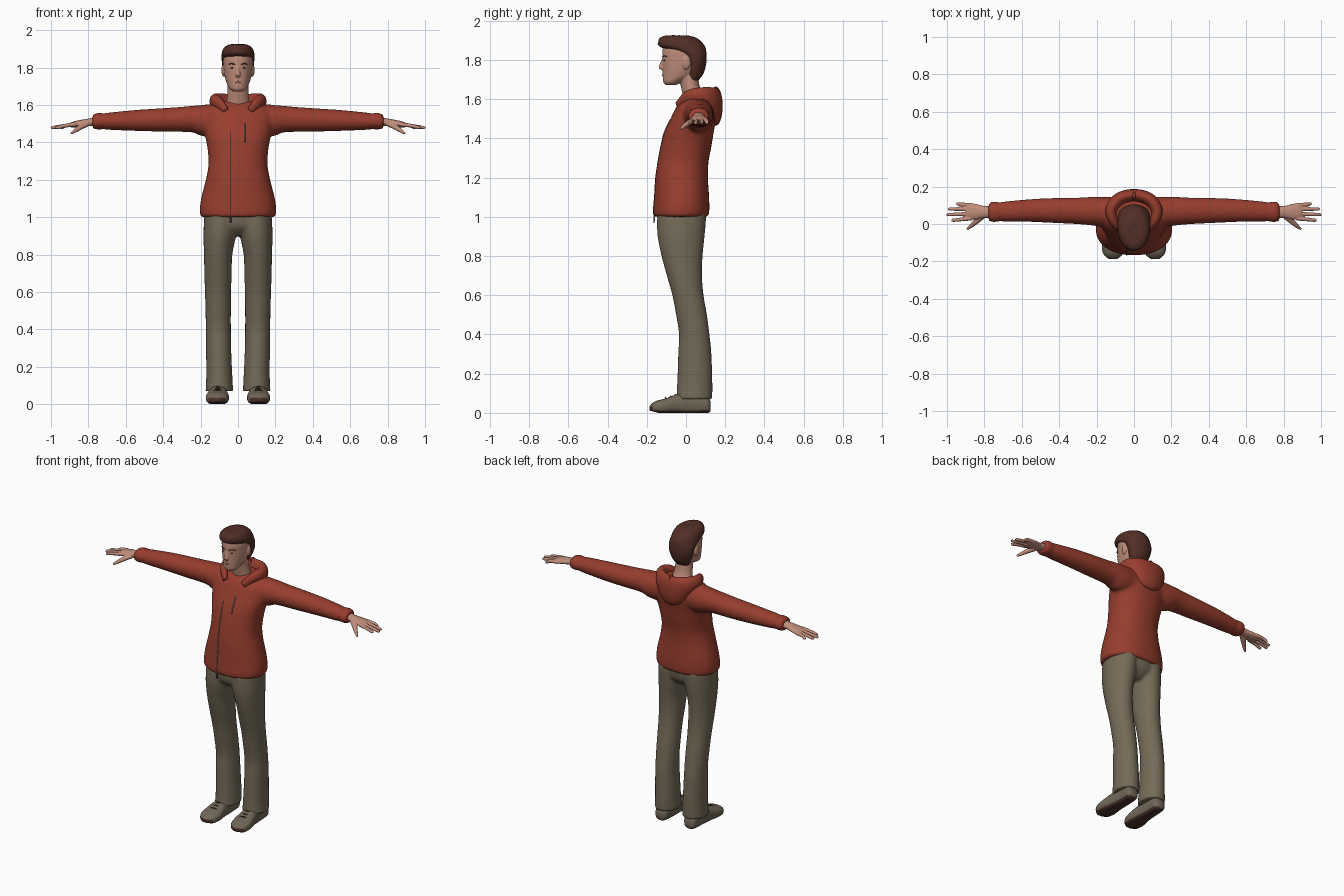
import bpy, bmesh, math, random
from mathutils import Vector, Matrix

random.seed(4)
Z = Vector((0, 0, 1))


def mat(name, r, g, b):
    m = bpy.data.materials.new(name)
    m.diffuse_color = (r, g, b, 1)
    return m


RED = mat("brick red cloth", 0.31, 0.047, 0.027)
KHAKI = mat("khaki cloth", 0.175, 0.145, 0.096)
SHOE = mat("shoe grey brown", 0.16, 0.135, 0.095)
SOLE = mat("dark sole", 0.07, 0.03, 0.022)
SKIN = mat("skin", 0.53, 0.27, 0.20)
HAIR = mat("dark brown hair", 0.085, 0.028, 0.02)
LIP = mat("lip", 0.42, 0.16, 0.12)
METAL = mat("zip grey", 0.2, 0.16, 0.13)


def spline(rows, k=5):
    """Catmull-Rom resampling of (x, y, z, ru, rv) rows."""
    out = []
    for i in range(len(rows) - 1):
        a, b = rows[max(i - 1, 0)], rows[i]
        c, d = rows[i + 1], rows[min(i + 2, len(rows) - 1)]
        for j in range(k):
            t = j / k
            out.append([0.5 * (2 * q + (r - p) * t + (2 * p - 5 * q + 4 * r - s) * t * t
                               + (3 * q - p - 3 * r + s) * t ** 3)
                        for p, q, r, s in zip(a, b, c, d)])
    return out + [list(rows[-1])]


def loft(bm, rows, axis=None, n=28, p=1.0, k=5):
    """Closed skin through elliptical rings, upright to a fixed axis or to the path."""
    pts, rings = spline(rows, k), []
    for i, r in enumerate(pts):
        if axis:
            t = Vector(axis)
        else:
            t = (Vector(pts[min(i + 1, len(pts) - 1)][:3]) - Vector(pts[max(i - 1, 0)][:3])).normalized()
        u = ((Vector((0, 1, 0)) if abs(t.z) > 0.9 else Z).cross(t)).normalized()
        v = t.cross(u)
        ring = []
        for j in range(n):
            c, s = math.cos(2 * math.pi * j / n), math.sin(2 * math.pi * j / n)
            c, s = math.copysign(abs(c) ** p, c), math.copysign(abs(s) ** p, s)
            ring.append(bm.verts.new(Vector(r[:3]) + u * c * max(r[3], 0.001) + v * s * max(r[4], 0.001)))
        rings.append(ring)
    for a, b in zip(rings, rings[1:]):
        for j in range(n):
            bm.faces.new((a[j], a[(j + 1) % n], b[(j + 1) % n], b[j]))
    bm.faces.new(rings[0][::-1])
    bm.faces.new(rings[-1])


def flip(rows, s):
    return [(r[0] * s, *r[1:]) for r in rows]


def ball(bm, c, r):
    bmesh.ops.create_uvsphere(bm, u_segments=16, v_segments=10, radius=1,
                              matrix=Matrix.Translation(c) @ Matrix.Diagonal((*r, 1)))


def finish(bm, name, *mats, voxel=0, smooth=0):
    bmesh.ops.recalc_face_normals(bm, faces=bm.faces)
    me = bpy.data.meshes.new(name)
    for f in bm.faces:
        f.smooth = True
    bm.to_mesh(me)
    bm.free()
    for m in mats:
        me.materials.append(m)
    o = bpy.data.objects.new(name, me)
    bpy.context.collection.objects.link(o)
    if voxel:
        r = o.modifiers.new("fuse", 'REMESH')
        r.mode, r.voxel_size, r.use_smooth_shade = 'VOXEL', voxel, True
    if smooth:
        s = o.modifiers.new("soften", 'SMOOTH')
        s.factor, s.iterations = 0.5, smooth
    return o


# hoodie: torso and sleeves fused
TORSO = [(0, -.025, 1.0, .197, .138), (0, -.024, 1.03, .205, .143), (0, -.022, 1.1, .197, .14),
         (0, -.022, 1.2, .172, .134), (0, -.015, 1.28, .158, .13), (0, 0, 1.36, .162, .13),
         (0, .015, 1.43, .175, .126), (0, .037, 1.5, .19, .116), (0, .05, 1.56, .187, .1),
         (0, .058, 1.595, .155, .08), (0, .06, 1.618, .095, .062)]
SLEEVE = [(.06, .06, 1.52, .08, .08), (.17, .066, 1.517, .08, .086), (.23, .069, 1.524, .076, .073),
          (.3, .07, 1.523, .071, .067), (.4, .072, 1.52, .068, .063), (.55, .072, 1.517, .061, .056),
          (.69, .066, 1.513, .054, .046), (.715, .065, 1.513, .05, .042), (.74, .065, 1.513, .055, .045),
          (.765, .064, 1.512, .053, .042), (.778, .064, 1.512, .044, .034)]
bm = bmesh.new()
loft(bm, TORSO, (0, 0, 1), 40, .9)
for s in (1, -1):
    loft(bm, flip(SLEEVE, s))
finish(bm, "hoodie", RED, voxel=.009, smooth=6)

# hood hanging around the neck and down the back
HOOD = [(.065, -.04, 1.57, .014, .02), (.108, .012, 1.612, .024, .033), (.122, .075, 1.618, .03, .043),
        (.08, .132, 1.598, .035, .066)]
bm = bmesh.new()
loft(bm, HOOD + [(0, .152, 1.565, .035, .1)] + flip(HOOD[::-1], -1))
finish(bm, "hood", RED)


# zip and drawstring laid on the hoodie front
def front_line(x, z0, z1, r):
    rows = []
    for q in spline(TORSO):
        if z0 <= q[2] <= z1:
            rows.append((x, q[1] - q[4] * (1 - (abs(x) / q[3]) ** 2.22) ** .45, q[2], r, r))
    return rows


for name, line in (("zip", front_line(-.04, 1.0, 1.46, .003)),
                   ("drawstring", front_line(.035, 1.4, 1.5, .004))):
    bm = bmesh.new()
    loft(bm, line, (0, 0, 1), 8, k=2)
    finish(bm, name, METAL)
bm = bmesh.new()
ball(bm, (-.04, -.163, .985), (.006, .004, .017))
finish(bm, "zip_pull", SOLE)

# trousers: two legs and hips fused
LEG = [(.1, .042, .07, .074, .092), (.1, .045, .15, .07, .09), (.104, .045, .3, .067, .085),
       (.105, .042, .4, .067, .078), (.106, .028, .5, .068, .079), (.107, .01, .6, .07, .08),
       (.107, -.008, .7, .073, .09), (.106, -.02, .8, .076, .105), (.098, -.025, .9, .087, .12),
       (.092, -.023, .98, .09, .125), (.09, -.022, 1.03, .088, .122)]
bm = bmesh.new()
for s in (1, -1):
    loft(bm, flip(LEG, s), (0, 0, 1))
loft(bm, [(0, -.02, .9, .06, .07), (0, -.022, .95, .16, .115), (0, -.022, 1.03, .178, .124)], (0, 0, 1))
finish(bm, "trousers", KHAKI, voxel=.009, smooth=4)

# shoes with a flat dark sole
SHOE_ROWS = [(.105, .125, .032, .025, .025), (.105, .105, .042, .042, .044), (.105, .03, .045, .045, .052),
             (.107, -.04, .045, .051, .051), (.11, -.11, .034, .062, .038), (.112, -.16, .028, .052, .03),
             (.112, -.187, .022, .022, .012)]
for s, side in ((1, "left"), (-1, "right")):
    bm = bmesh.new()
    loft(bm, flip(SHOE_ROWS, s), (0, -1, 0), 32, .8)
    for v in bm.verts:
        v.co.z = max(v.co.z, 0.0 if v.co.y > -.14 else (-.14 - v.co.y) * .25)
    bm.normal_update()
    for f in bm.faces:
        c = f.calc_center_median()
        f.material_index = int(c.z < .012 or (c.y < -.17 and c.z < .035))
    finish(bm, side + "_shoe", SHOE, SOLE)
    # laces
    bm = bmesh.new()
    for i in range(3):
        y, z = -.05 - .025 * i, .093 - .008 * i
        loft(bm, [(s * .085, y, z - .007, .004, .004), (s * .108, y - .004, z, .004, .004),
                  (s * .131, y, z - .007, .004, .004)], n=8)
    finish(bm, side + "_laces", SOLE)

# hands
PALM = [(.75, .064, 1.512, .034, .026), (.8, .064, 1.507, .032, .02), (.85, .066, 1.5, .042, .018),
        (.885, .067, 1.494, .043, .015), (.9, .067, 1.492, .037, .01)]
FINGERS = [(.03, .975, .02), (.055, .998, .05), (.08, .99, .08), (.101, .95, .108)]
for s, side in ((1, "left"), (-1, "right")):
    bm = bmesh.new()
    loft(bm, flip(PALM, s))
    for y, tip, ty in FINGERS:
        loft(bm, flip([(.87, y, 1.496, .0115, .012), (.92, (y + ty) / 2, 1.49, .0105, .0105),
                       (tip - .008, ty, 1.479, .009, .009), (tip, ty, 1.476, .005, .005)], s), n=12)
    loft(bm, flip([(.8, .052, 1.502, .018, .015), (.84, .018, 1.482, .016, .014),
                   (.87, -.01, 1.463, .011, .011), (.893, -.028, 1.447, .006, .006)], s), n=12)
    finish(bm, side + "_hand", SKIN, voxel=.0035, smooth=2)

# head: skull, neck, nose and ears fused
bm = bmesh.new()
loft(bm, [(0, -.078, 1.672, .026, .026), (0, -.068, 1.688, .046, .048), (0, -.036, 1.72, .062, .083),
          (0, -.02, 1.76, .073, .1), (0, -.014, 1.80, .078, .107), (0, -.015, 1.85, .079, .105),
          (0, -.02, 1.89, .064, .085), (0, -.02, 1.905, .03, .04)], (0, 0, 1))
loft(bm, [(0, .05, 1.56, .07, .06), (0, .042, 1.6, .066, .054), (0, .025, 1.65, .057, .048),
          (0, .012, 1.72, .055, .05)], (0, 0, 1))
loft(bm, [(0, -.108, 1.812, .008, .012), (0, -.12, 1.785, .009, .012), (0, -.126, 1.762, .014, .014),
          (0, -.12, 1.75, .012, .008)], (0, 0, 1), 14)
for s in (1, -1):
    ball(bm, (s * .078, .002, 1.785), (.011, .02, .034))
finish(bm, "head", SKIN, voxel=.0045, smooth=3)

# eyes, brows and lips
bm = bmesh.new()
for s in (1, -1):
    ball(bm, (s * .032, -.1105, 1.798), (.009, .004, .004))
finish(bm, "eyes", SOLE)
bm = bmesh.new()
for s in (1, -1):
    loft(bm, flip([(.016, -.119, 1.816, .003, .003), (.034, -.112, 1.821, .004, .003),
                   (.052, -.097, 1.817, .003, .002)], s), n=8)
finish(bm, "eyebrows", HAIR)
bm = bmesh.new()
loft(bm, [(-.022, -.108, 1.722, .003, .003), (0, -.117, 1.722, .006, .006),
          (.022, -.108, 1.722, .003, .003)], n=10)
finish(bm, "lips", LIP)

# hair: cap swept up at the front, with rough tufts
bm = bmesh.new()
loft(bm, [(0, .03, 1.69, .045, .028), (0, .044, 1.73, .064, .045), (0, .05, 1.78, .08, .053),
          (0, .04, 1.82, .086, .065), (0, .01, 1.848, .088, .093), (0, -.018, 1.868, .088, .116),
          (0, -.03, 1.89, .084, .112), (0, -.04, 1.912, .07, .095), (0, -.045, 1.924, .045, .065)], (0, 0, 1))
for i in range(45):
    a, r = random.uniform(0, 2 * math.pi), random.uniform(.3, .95)
    x, y = .074 * r * math.cos(a), -.038 + .098 * r * math.sin(a)
    z = 1.922 - .045 * r ** 3 - (.012 if y > .02 else 0)
    loft(bm, [(x, y + .025, z - .012, .009, .006), (x * 1.03, y, z - .001, .012, .009),
              (x * 1.05, y - .017, z - .007, .005, .004)], n=8, k=3)
finish(bm, "hair", HAIR, voxel=.004, smooth=2)
